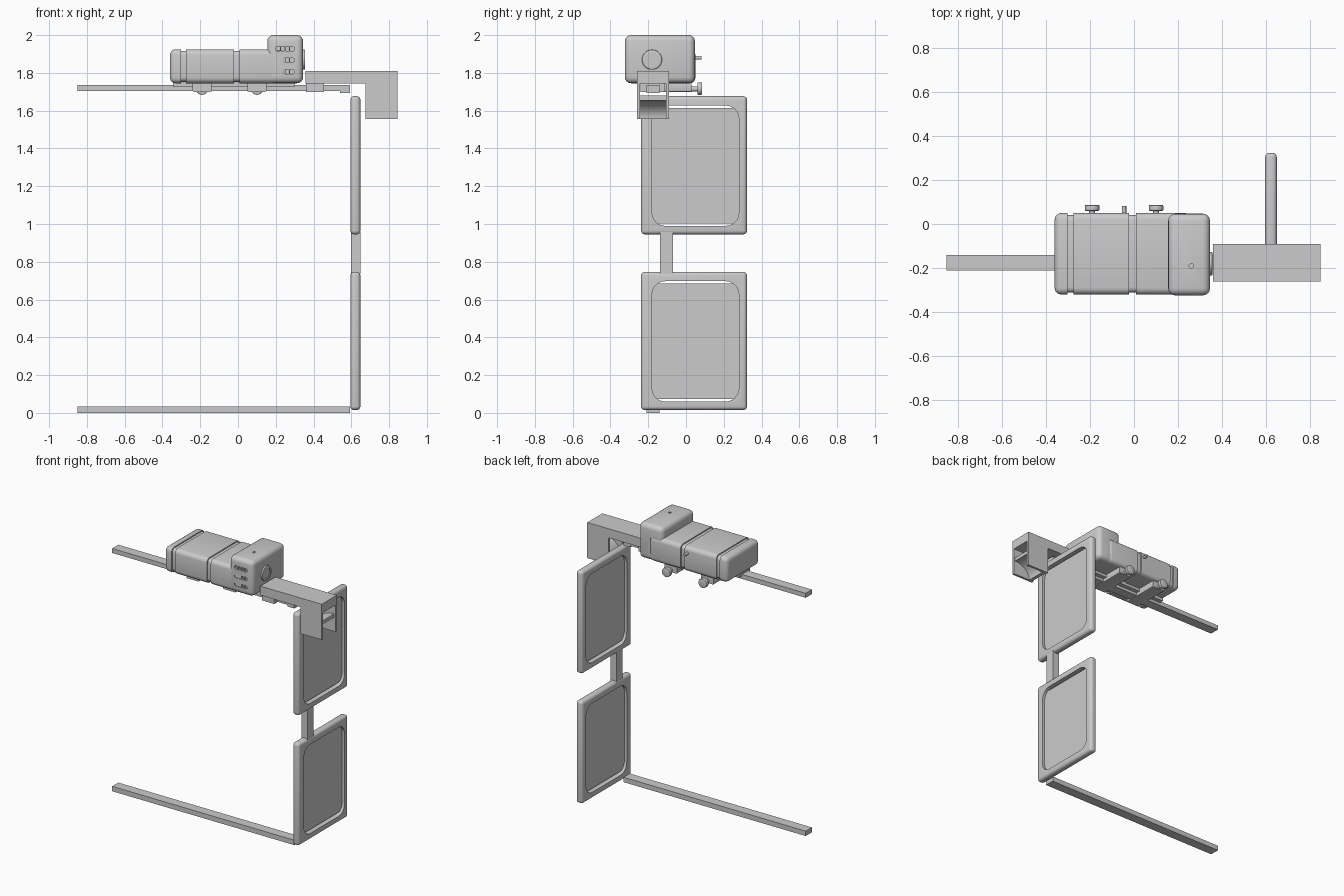
import bpy, bmesh, math
from mathutils import Matrix

if "Cube" in bpy.data.objects:
    bpy.data.objects.remove(bpy.data.objects["Cube"])


def finish(name, bm, smooth=True):
    bmesh.ops.recalc_face_normals(bm, faces=bm.faces)
    me = bpy.data.meshes.new(name)
    bm.to_mesh(me)
    bm.free()
    ob = bpy.data.objects.new(name, me)
    bpy.context.collection.objects.link(ob)
    return soften(ob) if smooth else ob


def soften(ob):
    bpy.ops.object.select_all(action='DESELECT')
    ob.select_set(True)
    bpy.context.view_layer.objects.active = ob
    bpy.ops.object.shade_smooth_by_angle(angle=math.radians(35))
    return ob


def box(name, x, y, z, bevel=0, axis=None, seg=4):
    """Box from ranges; bevel all edges or only those along one axis."""
    bm = bmesh.new()
    bmesh.ops.create_cube(bm, size=1)
    for v in bm.verts:
        v.co = [(r[0] + r[1]) / 2 + c * (r[1] - r[0]) for r, c in zip((x, y, z), v.co)]
    if bevel:
        edges = [e for e in bm.edges if axis is None or
                 abs(e.verts[0].co[axis] - e.verts[1].co[axis]) > 1e-5]
        bmesh.ops.bevel(bm, geom=edges, offset=bevel, segments=seg, profile=0.5,
                        affect='EDGES', clamp_overlap=True)
    return finish(name, bm)


def rod(name, center, r, depth, axis, n=32, bevel=0):
    bm = bmesh.new()
    rot = {'X': Matrix.Rotation(math.pi / 2, 4, 'Y'),
           'Y': Matrix.Rotation(math.pi / 2, 4, 'X'), 'Z': Matrix()}[axis]
    bmesh.ops.create_cone(bm, cap_ends=True, segments=n, radius1=r, radius2=r, depth=depth,
                          matrix=Matrix.Translation(center) @ rot)
    if bevel:
        rims = [e for e in bm.edges if any(len(f.verts) > 4 for f in e.link_faces)]
        bmesh.ops.bevel(bm, geom=rims, offset=bevel, segments=2, profile=0.5, affect='EDGES')
    return finish(name, bm)


def extrude_xz(name, pts, y0, y1):
    bm = bmesh.new()
    f = bm.faces.new([bm.verts.new((px, y0, pz)) for px, pz in pts])
    new = bmesh.ops.extrude_face_region(bm, geom=[f])['geom']
    bmesh.ops.translate(bm, vec=(0, y1 - y0, 0),
                        verts=[v for v in new if isinstance(v, bmesh.types.BMVert)])
    return finish(name, bm)


def cut(ob, cutter):
    m = ob.modifiers.new("cut", 'BOOLEAN')
    m.operation, m.solver, m.object = 'DIFFERENCE', 'EXACT', cutter
    bpy.ops.object.select_all(action='DESELECT')
    ob.select_set(True)
    bpy.context.view_layer.objects.active = ob
    bpy.ops.object.modifier_apply(modifier=m.name)
    bpy.data.objects.remove(cutter)
    return soften(ob)


# rails
RAIL_Y = (-0.21, -0.14)
box("bottom_rail", (-0.85, 0.592), RAIL_Y, (0.0, 0.035))
box("top_rail", (-0.85, 0.592), RAIL_Y, (1.705, 1.737))
box("rail_end_stop", (0.54, 0.592), RAIL_Y, (1.693, 1.735))

# two framed panels and the strut between them
for label, z0, z1 in (("lower", 0.015, 0.747), ("upper", 0.945, 1.677)):
    frame = box(label + "_panel_frame", (0.595, 0.648), (-0.238, 0.323), (z0, z1), 0.02)
    cut(frame, box("opening", (0.5, 0.75), (-0.18, 0.28), (z0 + 0.045, z1 - 0.05), 0.07, 0, 6))
    box(label + "_panel_sheet", (0.614, 0.629), (-0.2, 0.3), (z0 + 0.058, z1 - 0.062))
    for zz in (z0 + 0.02, z1 - 0.075):
        for ya, yb in ((-0.2, -0.145), (0.245, 0.3)):
            box(label + "_sheet_tab", (0.615, 0.628), (ya, yb), (zz + 0.01, zz + 0.05))
box("panel_strut", (0.598, 0.648), (-0.138, -0.07), (0.735, 0.957))

# main housing with two grooves around it
body = box("motor_housing", (-0.36, 0.26), (-0.32, 0.05), (1.745, 1.925), 0.03)
for a, b in ((-0.302, -0.275), (-0.022, 0.008)):
    ring = box("groove", (a, b), (-0.4, 0.1), (1.7, 2.0))
    cut(ring, box("core", (a - 0.1, b + 0.1), (-0.311, 0.041), (1.753, 1.917), 0.025, 0))
    cut(body, ring)

# taller head: front vents, back slot, top pinhole
head = box("motor_head", (0.155, 0.345), (-0.324, 0.047), (1.745, 2.0), 0.033)
for zc in (1.928, 1.866, 1.806):
    cut(head, box("vent", (0.2, 0.298), (-0.4, -0.309), (zc - 0.012, zc + 0.012), 0.009, 1))
    for xc in (0.225, 0.249, 0.273):
        box("vent_rib", (xc - 0.003, xc + 0.003), (-0.322, -0.305), (zc - 0.013, zc + 0.013))
cut(head, box("slot", (0.185, 0.25), (0.03, 0.1), (1.8, 1.91)))
cut(head, rod("pinhole", (0.26, -0.19, 2.0), 0.01, 0.03, 'Z', 16))
boss = rod("head_dial", (0.345, -0.18, 1.87), 0.053, 0.022, 'X', 32, 0.004)
cut(boss, rod("dial_recess", (0.358, -0.18, 1.87), 0.037, 0.014, 'X'))
rod("rear_peg", (-0.045, 0.06, 1.88), 0.01, 0.044, 'Y', 16)

# mounting plate, clamps and thumb screws under the housing
box("mount_plate", (-0.345, 0.3), (-0.23, -0.11), (1.725, 1.75))
for label, xc in (("left", -0.19), ("right", 0.10)):
    box(label + "_rail_clamp", (xc - 0.05, xc + 0.05), (-0.24, 0.03), (1.7, 1.75), 0.006, 1, 2)
    rod(label + "_screw_shaft", (xc, 0.035, 1.715), 0.014, 0.06, 'Y', 20)
    rod(label + "_thumb_screw", (xc, 0.073, 1.717), 0.033, 0.026, 'Y', 32, 0.004)

# hollow hooked arm at the right end: two cheeks, top and a curved catch
ARM = [(0.358, 1.745), (0.675, 1.745), (0.675, 1.555), (0.845, 1.555), (0.845, 1.81), (0.358, 1.81)]
extrude_xz("arm_front_cheek", ARM, -0.26, -0.243)
extrude_xz("arm_back_cheek", ARM, -0.107, -0.09)
box("arm_top", (0.358, 0.845), (-0.25, -0.1), (1.745, 1.81))
box("arm_rail_clamp", (0.36, 0.455), (-0.24, -0.11), (1.7, 1.75))
arc = [(0.835 - 0.15 * math.cos(t), 1.555 + 0.125 * math.sin(t))
       for t in [i * math.pi / 24 for i in range(13)]]
inner = [(0.835 - 0.125 * math.cos(t), 1.555 + 0.1 * math.sin(t))
         for t in [i * math.pi / 24 for i in range(12, -1, -1)]]
extrude_xz("arm_catch", arc + inner, -0.245, -0.105)
